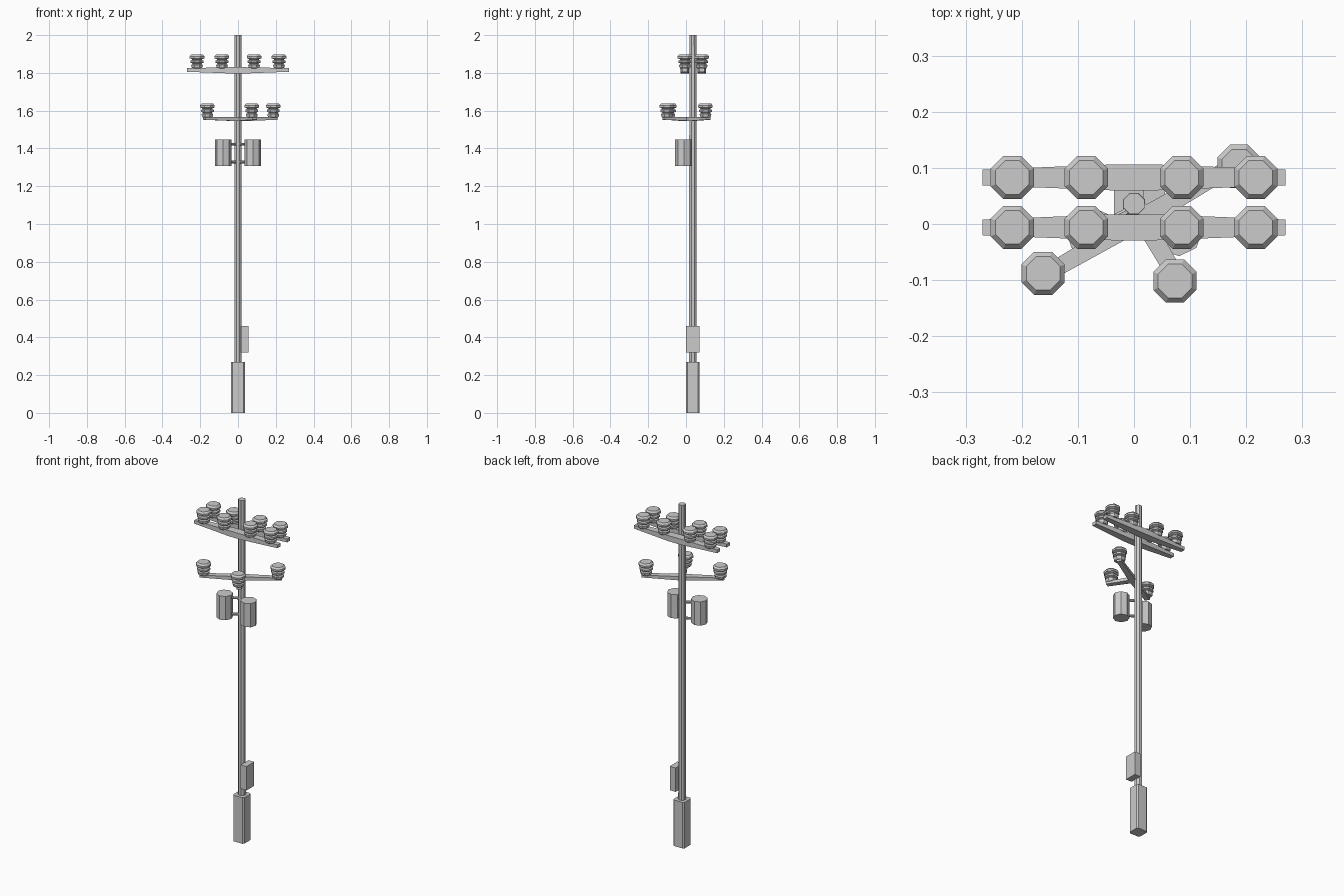
import bpy, bmesh, math
from mathutils import Vector

if "Cube" in bpy.data.objects:
    bpy.data.objects.remove(bpy.data.objects["Cube"])

PY = 0.036  # pole axis y
A8 = math.cos(math.pi / 8)


def make(name, bm, loc=(0, 0, 0), rot=0):
    bmesh.ops.recalc_face_normals(bm, faces=bm.faces)
    me = bpy.data.meshes.new(name)
    bm.to_mesh(me)
    bm.free()
    ob = bpy.data.objects.new(name, me)
    ob.location = loc
    ob.rotation_euler.z = rot
    bpy.context.collection.objects.link(ob)
    return ob


def loft(name, rings, loc=(0, 0, 0), rot=0):
    """Skin a list of equal-length point rings and cap both ends."""
    bm = bmesh.new()
    vs = [[bm.verts.new(p) for p in r] for r in rings]
    n = len(vs[0])
    for a, b in zip(vs, vs[1:]):
        for i in range(n):
            j = (i + 1) % n
            bm.faces.new((a[i], a[j], b[j], b[i]))
    bm.faces.new(vs[0])
    bm.faces.new(vs[-1])
    return make(name, bm, loc, rot)


def octagon(name, profile, loc, rot=0):
    """Eight-sided turned part; profile holds (flat radius, z)."""
    rings = [[(r / A8 * math.cos((i + .5) * math.pi / 4),
               r / A8 * math.sin((i + .5) * math.pi / 4), z) for i in range(8)]
             for r, z in profile]
    return loft(name, rings, loc, rot)


def arm(name, sections, loc, rot=0):
    """Tapered beam along x; sections hold (x, half width, z low, z high)."""
    rings = [[(x, -w, a), (x, w, a), (x, w, b), (x, -w, b)] for x, w, a, b in sections]
    return loft(name, rings, loc, rot)


def rod(name, a, b, r):
    a, b = Vector(a), Vector(b)
    ob = octagon(name, [(r, 0), (r, (b - a).length)], a)
    ob.rotation_euler = (b - a).to_track_quat('Z', 'Y').to_euler()


def box(name, x, y, z, chamfer=0):
    c = chamfer
    (x0, x1), (y0, y1) = x, y
    if c:
        pts = [(x0 + c, y0), (x1 - c, y0), (x1, y0 + c), (x1, y1 - c),
               (x1 - c, y1), (x0 + c, y1), (x0, y1 - c), (x0, y0 + c)]
    else:
        pts = [(x0, y0), (x1, y0), (x1, y1), (x0, y1)]
    loft(name, [[(px, py, h) for px, py in pts] for h in z])


INSULATOR = [(.024, -.004), (.029, .002), (.031, .014), (.024, .018), (.024, .022),
             (.034, .026), (.034, .036), (.026, .040), (.026, .044),
             (.0385, .049), (.0385, .060), (.030, .070)]

# Pole, base sleeve and meter box
octagon("pole", [(.0195, .2), (.0185, 2.0)], (0, PY, 0))
box("pole_base", (-.036, .036), (PY - .036, PY + .036), (0, .27), .008)
box("meter_box", (.017, .055), (PY - .036, PY + .036), (.32, .46))

# Upper pair of crossarms with four insulators each
for y in (-.006, .083):
    arm("upper_crossarm", [(-.27, .014, 1.806, 1.825), (-.04, .023, 1.797, 1.83),
                           (.04, .023, 1.797, 1.83), (.27, .014, 1.806, 1.825)], (0, y, 0))
    for x in (-.217, -.085, .085, .217):
        octagon("upper_insulator", INSULATOR, (x, y, 1.828))

# Lower crossarm turned 30 degrees, with a side arm square to it
turn = math.radians(30)
arm("lower_crossarm", [(-.22, .014, 1.552, 1.566), (-.03, .018, 1.545, 1.567),
                       (.03, .018, 1.545, 1.567), (.22, .014, 1.552, 1.566)],
    (.0125, .0085, 0), turn)
arm("lower_side_arm", [(0, .018, 1.545, 1.567), (.178, .014, 1.552, 1.566)],
    (0, PY, 0), turn - math.pi / 2)
for x, y in ((-.162, -.088), (.187, .103), (.073, -.1015)):
    octagon("lower_insulator", INSULATOR, (x, y, 1.568))

# Two transformer drums held by paired brackets
for s in (-1, 1):
    octagon("transformer", [(.041, 1.308), (.041, 1.447)], (s * .078, -.013, 0), s * .45)
    for z in (1.328, 1.423):
        rod("transformer_bracket", (0, PY - .008, z), (s * .078, -.013, z), .007)
